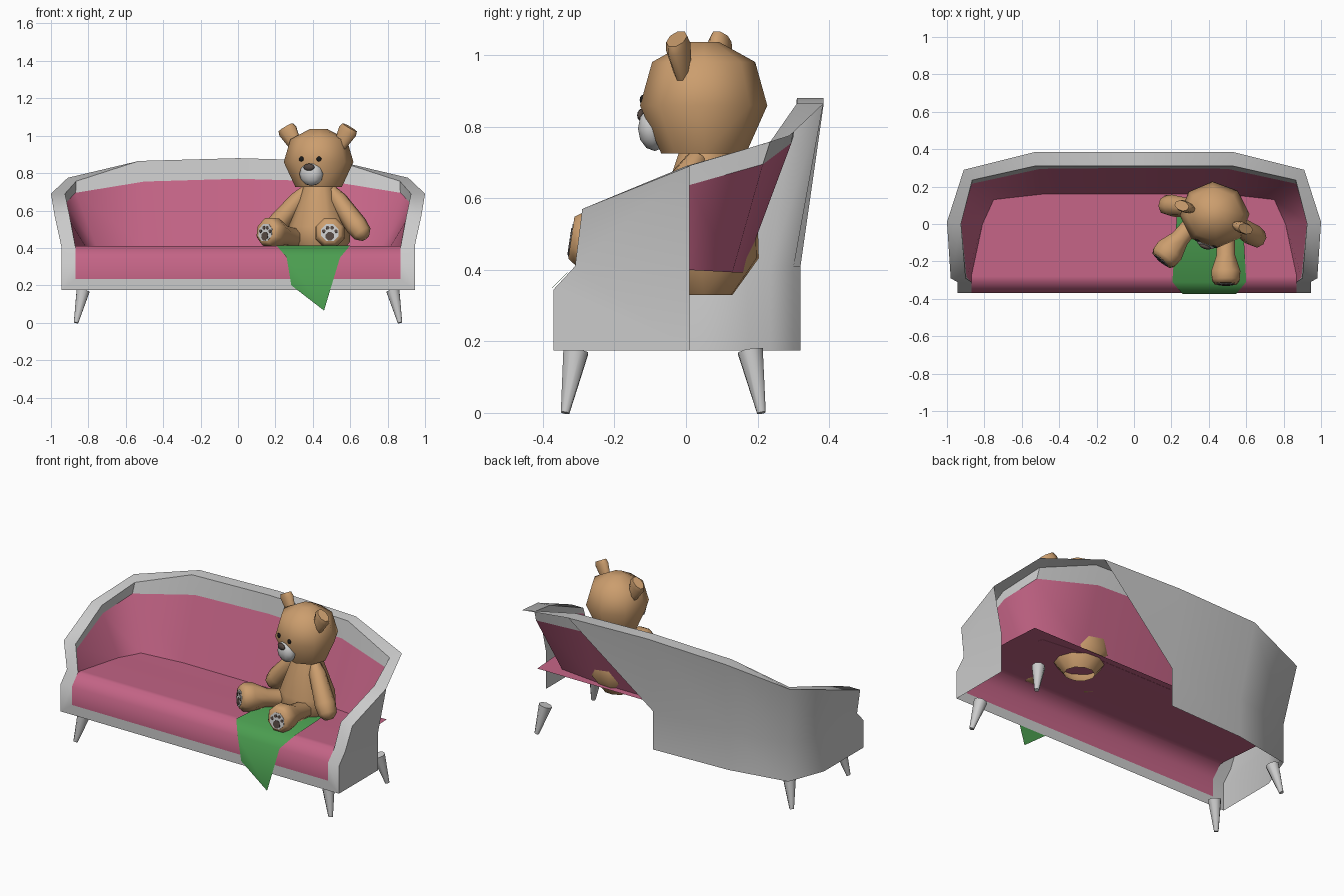
import bpy, bmesh, math
from mathutils import Matrix, Vector as V

if "Cube" in bpy.data.objects:
    bpy.data.objects.remove(bpy.data.objects["Cube"])

PINK, GREEN, FUR = (.55, .127, .238, 1), (.07, .34, .08, 1), (.60, .34, .155, 1)
DARK, BLACK = (.09, .065, .055, 1), (.01, .01, .01, 1)
mats = {}


def finish(name, bm, color=None, matrix=Matrix()):
    bmesh.ops.remove_doubles(bm, verts=bm.verts, dist=1e-4)
    bmesh.ops.recalc_face_normals(bm, faces=bm.faces)
    me = bpy.data.meshes.new(name)
    bm.to_mesh(me)
    bm.free()
    me.transform(matrix)
    ob = bpy.data.objects.new(name, me)
    bpy.context.collection.objects.link(ob)
    if color:
        if color not in mats:
            mats[color] = bpy.data.materials.new("colour")
            mats[color].diffuse_color = color
        me.materials.append(mats[color])
    return ob


def sheet(name, polys, color=None):
    bm = bmesh.new()
    for p in polys:
        bm.faces.new([bm.verts.new(c) for c in p])
    return finish(name, bm, color)


def loft(name, a, b, profile, ref=(0, 1, 0), flat=1, n=8, color=None, matrix=Matrix(), start_cap=True):
    """Rings of (t, radius) along the axis a-b, squashed along ref by flat."""
    a, b = V(a), V(b)
    d = (b - a).normalized()
    e1 = V(ref).cross(d).normalized()
    e2 = d.cross(e1) * flat
    bm = bmesh.new()
    rings = []
    for t, r in profile:
        c = a.lerp(b, t)
        angs = [2 * math.pi * (k + .5) / n for k in range(n)]
        rings.append([bm.verts.new(c + r * (e1 * math.cos(g) + e2 * math.sin(g))) for g in angs])
    for p, q in zip(rings, rings[1:]):
        for k in range(n):
            bm.faces.new((p[k], p[(k + 1) % n], q[(k + 1) % n], q[k]))
    if start_cap:
        bm.faces.new(rings[0])
    bm.faces.new(rings[-1])
    return finish(name, bm, color, matrix)


def ball(name, c, size, color=None, matrix=Matrix()):
    bm = bmesh.new()
    bmesh.ops.create_uvsphere(bm, u_segments=10, v_segments=6, radius=1)
    return finish(name, bm, color, matrix @ Matrix.Translation(c) @ Matrix.Diagonal((*size, 1)))


def flip(p, s):
    return (p[0] * s, p[1], p[2])


# Sofa stations from arm front round to the middle of the back
outer = [(.98, -.29, .57), (1, .01, .69), (.91, .29, .775), (.53, .385, .865), (0, .385, .88)]
inner = [(.90, -.29, .57), (.925, 0, .69), (.865, .235, .757), (.53, .31, .865), (0, .31, .88)]
lip = [(.895, -.285, .54), (.925, .01, .637), (.868, .215, .695), (.5, .295, .755), (0, .30, .77)]
foot = [(.87, -.28, .41), (.81, 0, .40), (.75, .13, .393), (.485, .16, .393), (0, .16, .393)]
mid = [(.945, -.31, .41), (.945, .01, .41), (.86, .235, .41), (.5, .30, .41), (0, .32, .41)]
base = [(x, y, .175) for x, y, z in mid]
F1, F2 = (.945, -.37, .175), (.945, -.37, .345)
P1, P2, P3 = (.87, -.37, .235), (.87, -.37, .345), (.87, -.31, .41)

shell, back, seat = [], [], []
for s in (-1, 1):
    def add(dst, *pts):
        dst.append([flip(p, s) for p in pts])
    # arm side and front post
    add(shell, F1, base[1], mid[1], mid[0], F2)
    add(shell, F1, F2, P2, P1)
    add(shell, F2, mid[0], P3, P2)
    add(shell, mid[0], outer[0], inner[0], P3)
    add(shell, P3, inner[0], lip[0])
    add(back, P3, lip[0], foot[0])
    for i in range(4):
        j = i + 1
        add(shell, outer[i], outer[j], inner[j], inner[i])
        add(shell, inner[i], inner[j], lip[j], lip[i])
        add(back, lip[i], lip[j], foot[j], foot[i])
        # outer wall stays open on the right rear
        if i == 0 or s < 0:
            add(shell, mid[i], mid[j], outer[j], outer[i])
            if i:
                add(shell, base[i], base[j], mid[j], mid[i])
add(shell, mid[4], outer[4], outer[3])
shell.append([F1, P1, flip(P1, -1), flip(F1, -1)])

# Seat cushion sheet, running on under the backrest
rows = [P1, P2, P3, (.87, -.28, .41), (.88, 0, .397), (.87, .20, .393)]
for p, q in zip(rows, rows[1:]):
    seat.append([p, q, flip(q, -1), flip(p, -1)])
sheet("sofa_frame", shell)
sheet("backrest_upholstery", back, PINK)
sheet("seat", seat, PINK)

# Legs
for s in (-1, 1):
    loft("front_leg", (s * .828, -.308, .172), (s * .866, -.338, 0), [(0, .038), (1, .013)])
    loft("back_leg", (s * .828, .18, .172), (s * .866, .211, 0), [(0, .038), (1, .013)])

# Blanket draped over the seat edge
sheet("blanket", [
    [(.23, .06, .413), (.58, .06, .413), (.60, -.31, .414), (.205, -.31, .414)],
    [(.205, -.31, .414), (.60, -.31, .414), (.545, -.375, .348), (.26, -.375, .35)],
    [(.26, -.375, .35), (.545, -.375, .348), (.46, -.375, .065), (.285, -.375, .20)]], GREEN)

# Toy bear, built facing -y and turned a little to its right
M = Matrix.Translation((.433, .055, 0)) @ Matrix.Rotation(math.radians(-20), 4, 'Z')
loft("bear_body", (0, 0, .33), (0, 0, .74),
     [(0, .085), (.25, .168), (.45, .165), (1, .08)], flat=.9, n=10, color=FUR, matrix=M,
     start_cap=False)
loft("bear_head", (0, -.006, .725), (0, -.006, 1.037),
     [(0, .125), (.43, .188), (.82, .152), (1, .045)], flat=.94, color=FUR, matrix=M)
ball("bear_muzzle", (.01, -.148, .795), (.066, .044, .063), matrix=M)
ball("bear_nose", (.01, -.184, .832), (.032, .012, .019), DARK, M)
for s in (-1, 1):
    ball("bear_eye", (s * .05 + .01, -.165, .875), (.014, .008, .014), BLACK, M)
    loft("bear_ear", (s * .122, -.02, .94), (s * .182, -.02, 1.045),
         [(0, .035), (.8, .054), (1, .046)], flat=.6, color=FUR, matrix=M)
    loft("bear_arm", (s * .07, 0, .71), (s * .28, -.05, .455),
         [(0, .03), (.2, .048), (.75, .06), (.92, .052), (1, .028)], color=FUR, matrix=M)
    # leg, sole and paw pads
    hip, sole = V((s * .08, -.05, .445)), V((s * .183, -.333, .49))
    d = (sole - hip).normalized()
    side = V((0, 0, 1)).cross(d).normalized()
    loft("bear_leg", hip, sole, [(0, .05), (.5, .054), (.78, .084), (.93, .08), (1, .064)],
         ref=(0, 0, 1), color=FUR, matrix=M)

    def pad(name, u, w, r, lift, color=None):
        c = sole + side * u + d.cross(side) * w
        loft(name, c - d * .005, c + d * lift, [(0, r), (1, r)], ref=(0, 0, 1), color=color, matrix=M)
    pad("paw_sole", 0, -.008, .05, .002)
    pad("paw_pad", 0, -.028, .024, .004, DARK)
    for u, w in ((-.033, 0), (-.012, .018), (.012, .018), (.033, 0)):
        pad("paw_toe", u, w, .010, .004, DARK)

# Soft shading with sharp creases kept
bpy.ops.object.select_all(action='SELECT')
bpy.context.view_layer.objects.active = bpy.context.selected_objects[0]
bpy.ops.object.shade_smooth_by_angle(angle=math.radians(65))

for m in bpy.data.materials:
    if m.users and not m.is_grease_pencil:
        m.use_nodes = True
        m.node_tree.nodes["Principled BSDF"].inputs["Base Color"].default_value = m.diffuse_color
